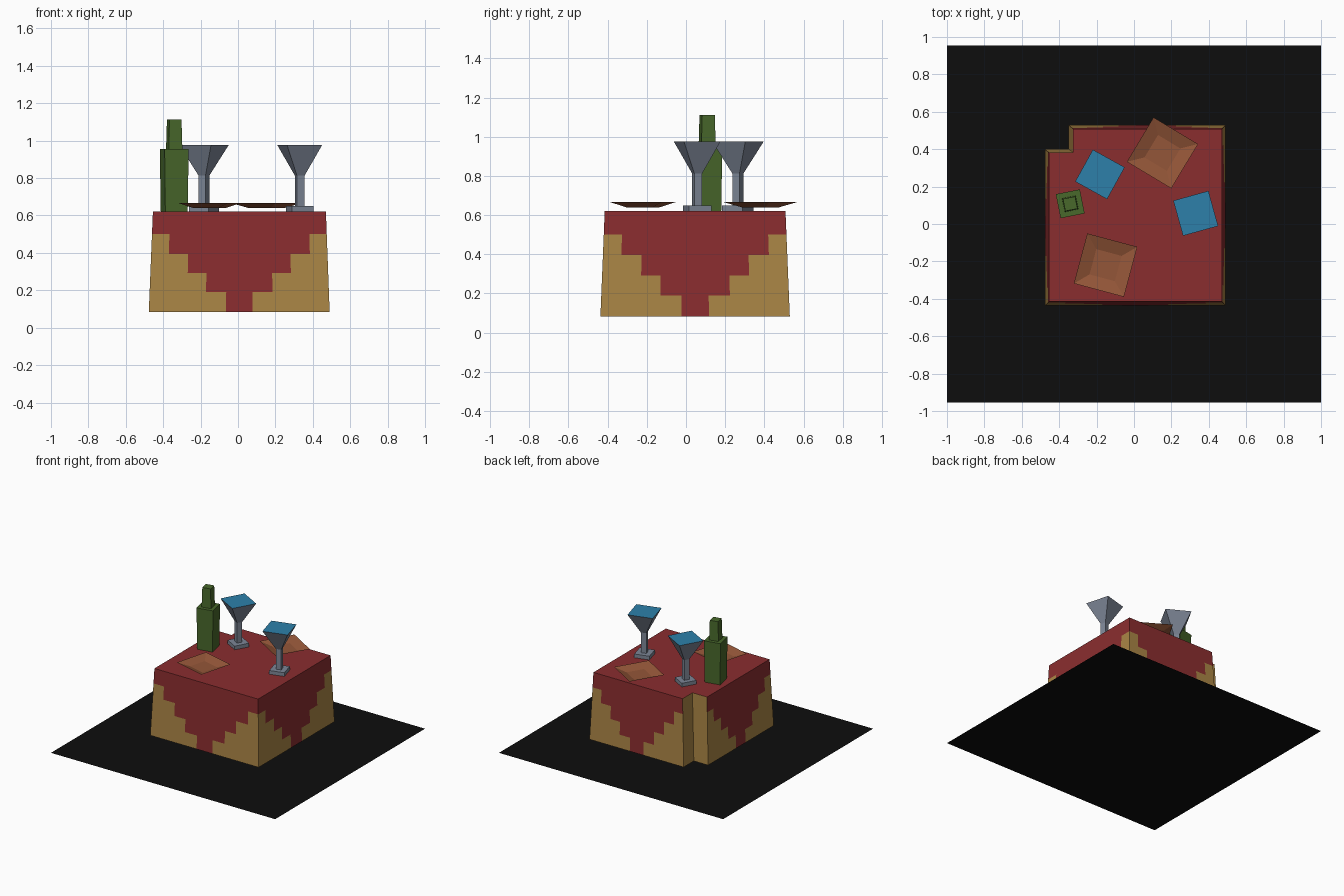
import bpy, math

if "Cube" in bpy.data.objects:
    bpy.data.objects.remove(bpy.data.objects["Cube"])


def material(name, r, g, b):
    m = bpy.data.materials.new(name)
    lin = [(c / 255 / 12.92 if c < 10 else ((c / 255 + 0.055) / 1.055) ** 2.4) for c in (r, g, b)]
    m.diffuse_color = (*lin, 1)
    m.use_nodes = True
    m.node_tree.nodes["Principled BSDF"].inputs["Base Color"].default_value = m.diffuse_color
    return m


RED = material("cloth_red", 138, 45, 47)
GOLD = material("cloth_gold", 170, 133, 69)
GREEN = material("bottle_green", 72, 104, 43)
BLUE = material("drink_blue", 45, 128, 170)
GREY = material("glass_grey", 125, 134, 150)
BROWN = material("plate_brown", 148, 86, 56)
BLACK = material("floor_black", 13, 13, 13)


def make(name, verts, faces, mats, idx=None):
    me = bpy.data.meshes.new(name)
    me.from_pydata(verts, [], faces)
    for m in mats:
        me.materials.append(m)
    if idx:
        for p, i in zip(me.polygons, idx):
            p.material_index = i
    ob = bpy.data.objects.new(name, me)
    bpy.context.collection.objects.link(ob)
    return ob


def square_stack(name, centre, angle, sections, mats, bottom=True, top=True):
    """Stack of square rings (z, side) turned by angle; the last material goes on the top cap."""
    a0 = math.radians(angle + 225)
    verts, faces, idx = [], [], []
    for z, side in sections:
        r = side / math.sqrt(2)
        for k in range(4):
            a = a0 + k * math.pi / 2
            verts.append((centre[0] + r * math.cos(a), centre[1] + r * math.sin(a), z))
    for s in range(len(sections) - 1):
        for k in range(4):
            n = (k + 1) % 4
            faces.append((s * 4 + k, s * 4 + n, s * 4 + 4 + n, s * 4 + 4 + k))
            idx.append(0)
    if bottom:
        faces.append((3, 2, 1, 0))
        idx.append(0)
    if top:
        e = len(verts) - 4
        faces.append((e, e + 1, e + 2, e + 3))
        idx.append(len(mats) - 1)
    return make(name, verts, faces, mats, idx)


# Floor sheet
make("floor", [(-1, -.955, 0), (1, -.955, 0), (1, .955, 0), (-1, .955, 0)], [(0, 1, 2, 3)], [BLACK])

# Tablecloth: square with one notched back corner, walls flaring downwards
low = [(-.477, -.437), (.49, -.437), (.49, .53), (-.35, .53), (-.35, .40), (-.477, .40)]
high = [(-.455, -.415), (.47, -.415), (.47, .508), (-.325, .508), (-.325, .382), (-.455, .382)]
levels = [.083, .19, .292, .395, .5, .62]
half = [.145, .37, .58, .80]                      # red half width at each step
cuts = [-1] + [-h for h in reversed(half)] + half + [1]
verts, faces, idx = [(x, y, .62) for x, y in high], [tuple(range(6))], [0]
for w in range(6):
    n, base = (w + 1) % 6, len(verts)
    notch = w in (3, 4)
    for z in levels:
        t = (z - levels[0]) / (levels[-1] - levels[0])
        a = [low[w][i] * (1 - t) + high[w][i] * t for i in (0, 1)]
        b = [low[n][i] * (1 - t) + high[n][i] * t for i in (0, 1)]
        for c in cuts:
            f = (c + 1) / 2
            verts.append((a[0] + (b[0] - a[0]) * f, a[1] + (b[1] - a[1]) * f, z))
    m = len(cuts)
    for r in range(len(levels) - 1):
        for c in range(m - 1):
            p = base + r * m + c
            faces.append((p, p + 1, p + m + 1, p + m))
            mid = abs(cuts[c] + cuts[c + 1]) / 2
            red = not notch and (r == 4 or mid < half[r])
            idx.append(0 if red else 1)
make("tablecloth", verts, faces, [RED, GOLD], idx)

# Bottle
square_stack("bottle", (-.341, .108), 11.5,
             [(.62, .122), (.955, .131), (.955, .074), (1.112, .066)], [GREEN])

# Stemmed glasses, drink fills the bowl to the rim
for name, c, ang in (("left_glass", (-.182, .265), -29), ("right_glass", (.33, .057), 15.5)):
    square_stack(name, c, ang,
                 [(.62, .118), (.65, .118), (.65, .042), (.813, .042), (.977, .195)], [GREY, BLUE])

# Shallow dished plates (open sheets, flat centre)
for name, c, ang in (("front_plate", (-.152, -.22), -15), ("back_plate", (.152, .38), -31)):
    square_stack(name, c, ang, [(.667, .277), (.64, .14)], [BROWN], bottom=False)
    me = bpy.data.objects[name].data
    for p in me.polygons:
        if p.normal.z < 0:
            p.flip()
